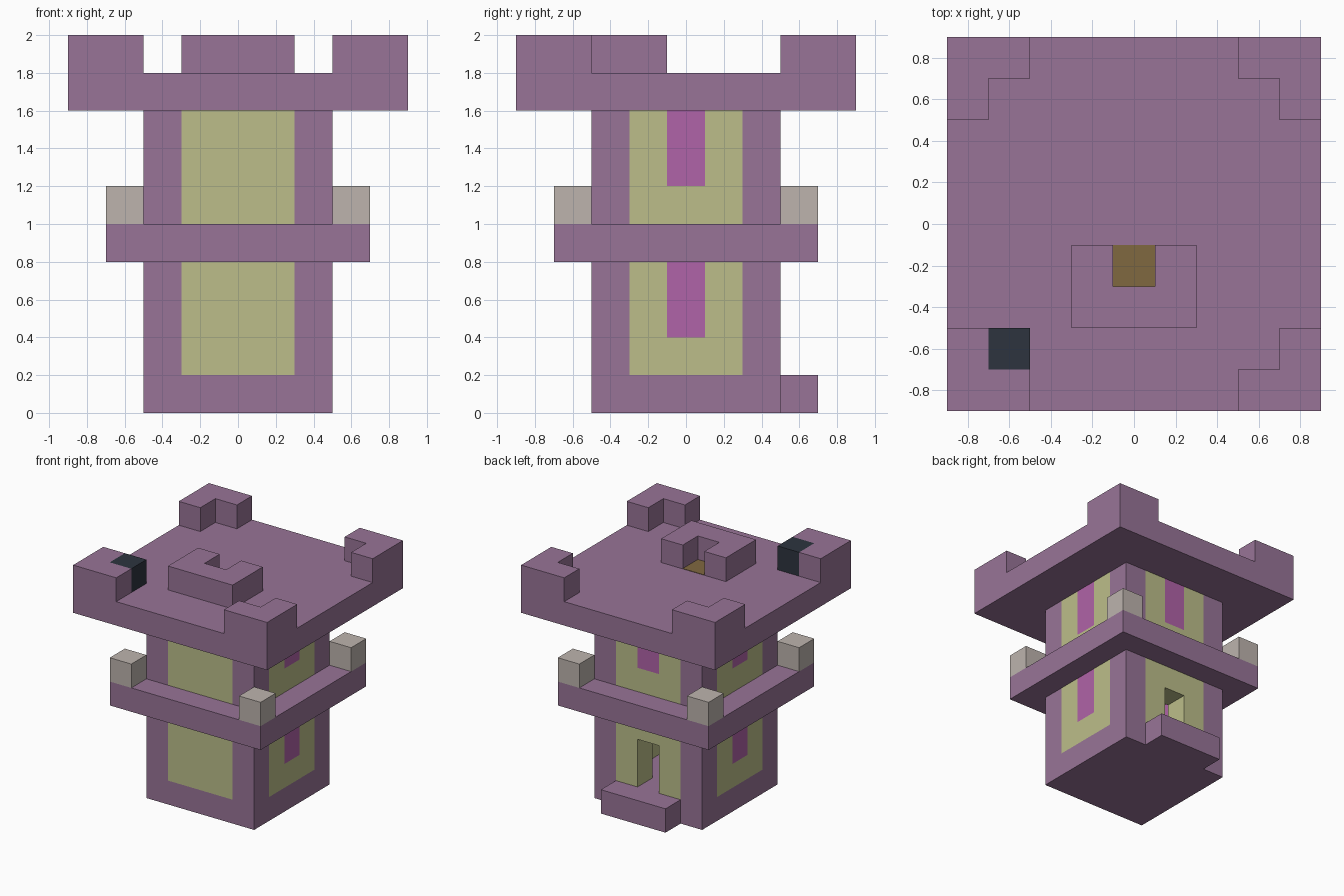
import bpy, bmesh
from math import pi
from mathutils import Matrix, Vector

if "Cube" in bpy.data.objects:
    bpy.data.objects.remove(bpy.data.objects["Cube"])


def material(name, *rgb):
    """Flat colour from 0-255 display values, stored as linear."""
    linear = [((c / 255 + 0.055) / 1.055) ** 2.4 for c in rgb] + [1]
    mat = bpy.data.materials.new(name)
    mat.use_nodes = True
    mat.diffuse_color = linear
    bsdf = mat.node_tree.nodes["Principled BSDF"]
    bsdf.inputs["Base Color"].default_value = linear
    bsdf.inputs["Roughness"].default_value = 0.9
    return mat


PURPLE = material("purple", 152, 116, 151)
OLIVE = material("pale olive", 188, 190, 138)
PINK = material("magenta", 176, 99, 168)
STONE = material("warm grey", 189, 180, 174)
BROWN = material("brown", 128, 104, 64)
DARK = material("dark slate", 45, 52, 63)


def prism(name, mat, outline, z0, z1, matrix=Matrix()):
    """Extrude an xy outline from z0 to z1, then place it with a matrix."""
    bm = bmesh.new()
    face = bm.faces.new([bm.verts.new((x, y, z0)) for x, y in outline])
    ext = bmesh.ops.extrude_face_region(bm, geom=[face])
    verts = [v for v in ext["geom"] if isinstance(v, bmesh.types.BMVert)]
    bmesh.ops.translate(bm, verts=verts, vec=Vector((0, 0, z1 - z0)))
    bm.transform(matrix)
    bmesh.ops.recalc_face_normals(bm, faces=bm.faces)
    mesh = bpy.data.meshes.new(name)
    bm.to_mesh(mesh)
    bm.free()
    mesh.materials.append(mat)
    obj = bpy.data.objects.new(name, mesh)
    bpy.context.collection.objects.link(obj)
    return obj


def rect(x0, x1, y0, y1):
    return [(x0, y0), (x1, y0), (x1, y1), (x0, y1)]


def square(r):
    return rect(-r, r, -r, r)


# Floors: base, balcony and roof, plus the doorstep at the back
prism("base", PURPLE, square(0.5), 0, 0.2)
prism("balcony", PURPLE, square(0.7), 0.8, 1.0)
prism("roof", PURPLE, square(0.9), 1.6, 1.8)
prism("doorstep", PURPLE, rect(-0.3, 0.3, 0.5, 0.7), 0, 0.2)

# Corner parts, mirrored to all four corners
L_SHAPE = [(0.9, 0.5), (0.9, 0.9), (0.5, 0.9), (0.5, 0.7), (0.7, 0.7), (0.7, 0.5)]
for sx, xs in ((1, "left"), (-1, "right")):
    for sy, ys in ((1, "back"), (-1, "front")):
        corner = Matrix.Diagonal((sx, sy, 1, 1))
        tag = f"{ys}_{xs}"
        for floor, z in (("lower", 0.2), ("upper", 1.0)):
            prism(f"{floor}_pillar_{tag}", PURPLE, rect(0.3, 0.5, 0.3, 0.5), z, z + 0.6, corner)
        prism(f"balcony_block_{tag}", STONE, rect(0.5, 0.7, 0.5, 0.7), 1.0, 1.2, corner)
        prism(f"battlement_{tag}", PURPLE, L_SHAPE, 1.8, 2.0, corner)

# Wall panels: plain, notched for a window, or notched for the door
PLAIN = rect(-0.3, 0.3, 0, 0.6)
WINDOWED = [(-0.3, 0), (0.3, 0), (0.3, 0.6), (0.1, 0.6),
            (0.1, 0.2), (-0.1, 0.2), (-0.1, 0.6), (-0.3, 0.6)]
DOORWAY = [(x, 0.6 - y) for x, y in WINDOWED]
WINDOW = rect(-0.1, 0.1, 0.2, 0.6)

for turn, side in enumerate(("front", "left", "back", "right")):
    for floor, z in (("lower", 0.2), ("upper", 1.0)):
        # Stand the outline upright on the front, then turn it to its side
        place = (Matrix.Rotation(turn * pi / 2, 4, "Z")
                 @ Matrix.Translation((0, 0, z)) @ Matrix.Rotation(pi / 2, 4, "X"))
        shape = WINDOWED
        if side == "front":
            shape = PLAIN
        elif side == "back" and floor == "lower":
            shape = DOORWAY
        prism(f"{floor}_wall_{side}", OLIVE, shape, 0.3, 0.5, place)
        if shape is WINDOWED:
            prism(f"{floor}_window_{side}", PINK, WINDOW, 0.3, 0.5, place)

# Roof hatch wall around the ladder head, and the ladder shaft below it
HATCH = [(-0.3, -0.5), (0.3, -0.5), (0.3, -0.1), (0.1, -0.1),
         (0.1, -0.3), (-0.1, -0.3), (-0.1, -0.1), (-0.3, -0.1)]
prism("hatch_wall", PURPLE, HATCH, 1.8, 2.0)
prism("ladder", BROWN, rect(-0.1, 0.1, -0.3, -0.1), 0.2, 1.803)

# Dark chest tucked into one battlement
prism("roof_chest", DARK, rect(-0.7, -0.5, -0.7, -0.5), 1.8, 2.0)
